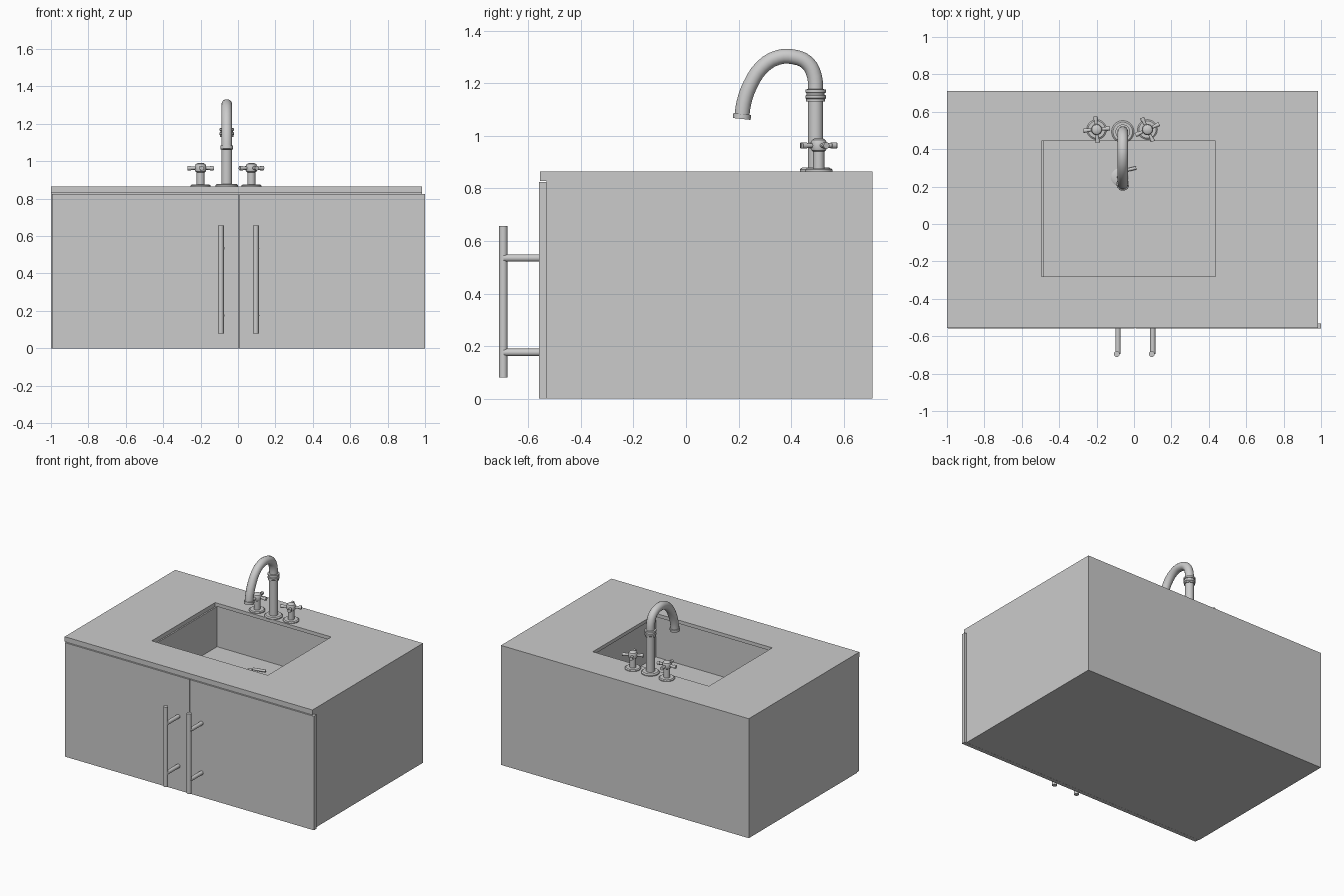
import bpy, bmesh, math
from mathutils import Vector

if "Cube" in bpy.data.objects:
    bpy.data.objects.remove(bpy.data.objects["Cube"])


def finish(name, bm, smooth=False):
    bmesh.ops.recalc_face_normals(bm, faces=bm.faces)
    me = bpy.data.meshes.new(name)
    bm.to_mesh(me)
    bm.free()
    ob = bpy.data.objects.new(name, me)
    bpy.context.collection.objects.link(ob)
    if smooth:
        bpy.ops.object.select_all(action='DESELECT')
        ob.select_set(True)
        bpy.context.view_layer.objects.active = ob
        bpy.ops.object.shade_smooth_by_angle(angle=math.radians(35))
    return ob


def box(name, lo, hi):
    bm = bmesh.new()
    bmesh.ops.create_cube(bm, size=1)
    for v in bm.verts:
        v.co = Vector([(a + b) / 2 + c * (b - a) for a, b, c in zip(lo, hi, v.co)])
    return finish(name, bm)


def rod(bm, a, b, r, r2=None, seg=20):
    a, b = Vector(a), Vector(b)
    d = b - a
    m = d.to_track_quat('Z', 'Y').to_matrix().to_4x4()
    m.translation = (a + b) / 2
    bmesh.ops.create_cone(bm, cap_ends=True, segments=seg, radius1=r,
                          radius2=r if r2 is None else r2, depth=d.length, matrix=m)


def lathe(bm, x, y, profile, seg=28):
    # profile: (radius, z) pairs from bottom to top, closed with end caps
    rings = []
    for r, z in profile:
        rings.append([bm.verts.new((x + r * math.cos(2 * math.pi * i / seg),
                                    y + r * math.sin(2 * math.pi * i / seg), z))
                      for i in range(seg)])
    for p, q in zip(rings, rings[1:]):
        for i in range(seg):
            j = (i + 1) % seg
            bm.faces.new((p[i], p[j], q[j], q[i]))
    bm.faces.new(rings[0])
    bm.faces.new(rings[-1])


TOP, FLOOR = 0.865, 0.545

# Cabinet body with the basin carved out of its top
body = box("cabinet_body", (-1, -0.53, 0), (0.985, 0.71, TOP))
cutters = [box("counter_opening_cutter", (-0.495, -0.28, TOP - 0.03), (0.435, 0.445, TOP + 0.1)),
           box("basin_cutter", (-0.485, -0.288, FLOOR), (0.443, 0.453, TOP - 0.025))]
for c in cutters:
    m = body.modifiers.new("carve", 'BOOLEAN')
    m.operation, m.solver, m.object = 'DIFFERENCE', 'EXACT', c
    bpy.context.view_layer.objects.active = body
    bpy.ops.object.modifier_apply(modifier=m.name)
for c in cutters:
    bpy.data.objects.remove(c, do_unlink=True)

# Counter front lip and the two doors
box("counter_lip", (-1, -0.555, 0.829), (0.985, -0.53, TOP))
box("door_left", (-0.995, -0.56, 0), (0.002, -0.531, 0.825))
box("door_right", (0.007, -0.56, 0), (1.0, -0.531, 0.825))

# Bar handles with two posts each
for side, x, px in (("left", -0.092, -0.086), ("right", 0.095, 0.1)):
    bm = bmesh.new()
    rod(bm, (x, -0.695, 0.08), (x, -0.695, 0.657), 0.016)
    for z in (0.176, 0.535):
        rod(bm, (px, -0.695, z), (px, -0.555, z), 0.014)
    finish("door_handle_" + side, bm, True)

# Faucet column with flange and ringed collar
FX, FY = -0.06, 0.493
bm = bmesh.new()
lathe(bm, FX, FY, [(0.06, TOP), (0.06, 0.872), (0.052, 0.879), (0.029, 0.879), (0.029, 1.13),
                   (0.036, 1.13), (0.036, 1.14), (0.039, 1.143), (0.039, 1.153),
                   (0.034, 1.156), (0.034, 1.162), (0.039, 1.165), (0.039, 1.176),
                   (0.027, 1.178), (0.027, 1.19)])
finish("faucet_column", bm, True)

# Gooseneck spout swept along a curve
path = [(FY, 1.17), (0.489, 1.225), (0.462, 1.277), (0.41, 1.3), (0.35, 1.298),
        (0.29, 1.262), (0.245, 1.195), (0.22, 1.125), (0.212, 1.07)]
cu = bpy.data.curves.new("faucet_spout", 'CURVE')
cu.dimensions = '3D'
cu.bevel_depth, cu.bevel_resolution, cu.resolution_u = 0.029, 5, 3
cu.use_fill_caps = True
sp = cu.splines.new('BEZIER')
sp.bezier_points.add(len(path) - 1)
for p, (y, z) in zip(sp.bezier_points, path):
    p.co = (FX, y, z)
    p.handle_left_type = p.handle_right_type = 'AUTO'
bpy.context.collection.objects.link(bpy.data.objects.new("faucet_spout", cu))
bm = bmesh.new()
rod(bm, (FX, 0.212, 1.064), (FX, 0.214, 1.083), 0.034, seg=28)
finish("spout_tip", bm, True)

# Cross-shaped tap handles
for side, x, turn in (("left", -0.2, 5), ("right", 0.072, 25)):
    y, z = 0.505, 0.963
    bm = bmesh.new()
    lathe(bm, x, y, [(0.053, TOP), (0.053, 0.871), (0.046, 0.876), (0.021, 0.876), (0.021, 0.94),
                     (0.027, 0.944), (0.03, 0.952), (0.03, 0.974), (0.026, 0.984),
                     (0.014, 0.991)])
    for k in range(4):
        a = math.radians(turn + 90 * k)
        d = Vector((math.cos(a), math.sin(a), 0))
        c = Vector((x, y, z))
        rod(bm, c + d * 0.02, c + d * 0.06, 0.008, 0.01, 14)
        rod(bm, c + d * 0.052, c + d * 0.07, 0.012, seg=14)
    finish("tap_" + side, bm, True)

# Drain with a small cross plug in the basin floor
bm = bmesh.new()
DX, DY = -0.075, 0.25
lathe(bm, DX, DY, [(0.048, FLOOR), (0.048, FLOOR + 0.006), (0.04, FLOOR + 0.011),
                   (0.015, FLOOR + 0.011), (0.012, FLOOR + 0.025)])
rod(bm, (DX, DY + 0.03, FLOOR + 0.015), (0.012, 0.3, FLOOR + 0.015), 0.009, seg=12)
finish("drain", bm, True)
